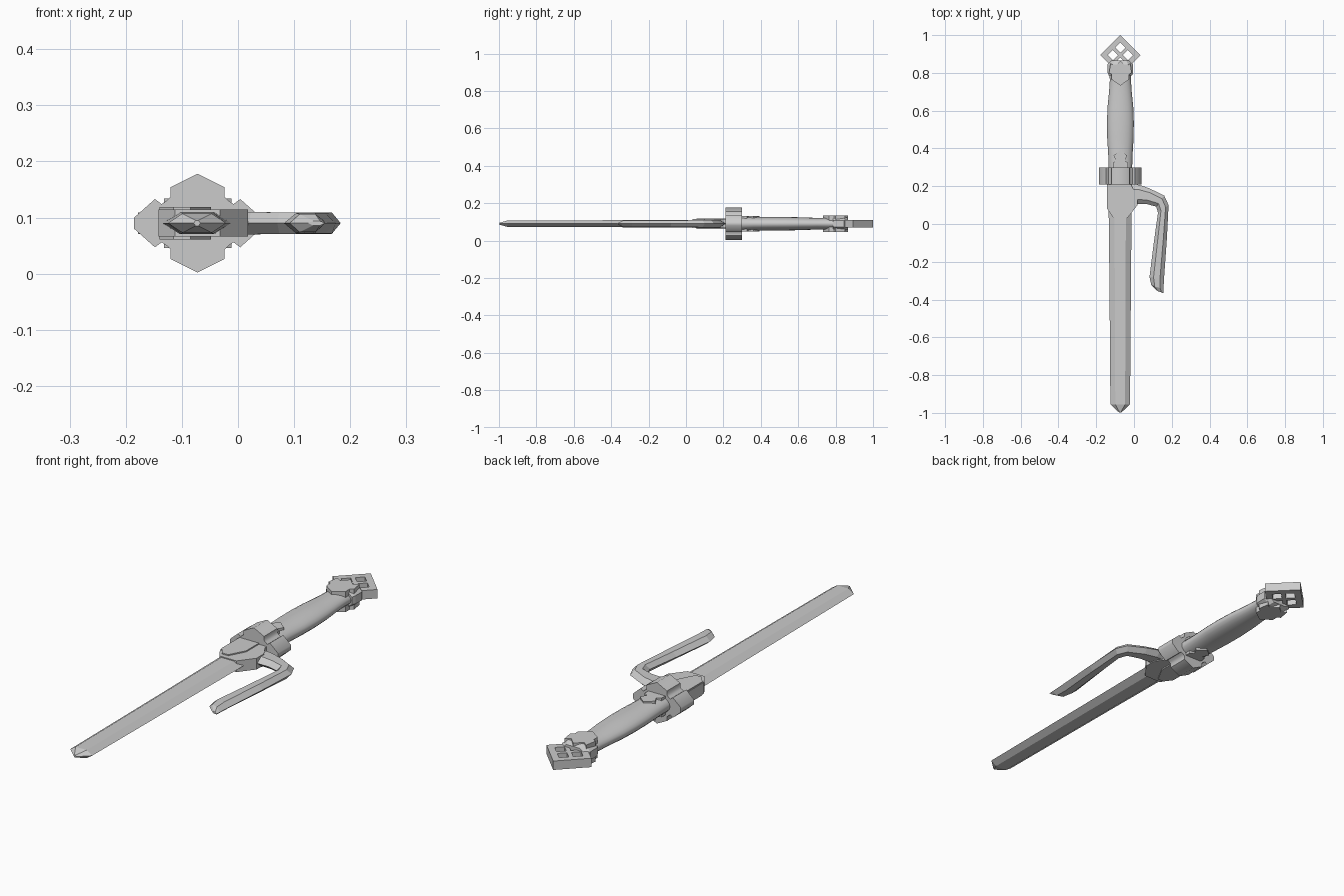
import bpy, bmesh, math

if "Cube" in bpy.data.objects:
    bpy.data.objects.remove(bpy.data.objects["Cube"])

CX, CZ = -0.072, 0.09      # long axis of the weapon
steel = bpy.data.materials.new("grey steel")
steel.diffuse_color = (0.6, 0.6, 0.6, 1)
steel.use_nodes = True
steel.node_tree.nodes["Principled BSDF"].inputs["Base Color"].default_value = steel.diffuse_color


def finish(name, bm, smooth=None):
    bmesh.ops.recalc_face_normals(bm, faces=bm.faces)
    me = bpy.data.meshes.new(name)
    bm.to_mesh(me)
    bm.free()
    me.materials.append(steel)
    ob = bpy.data.objects.new(name, me)
    bpy.context.collection.objects.link(ob)
    if smooth:
        bpy.ops.object.select_all(action='DESELECT')
        ob.select_set(True)
        bpy.context.view_layer.objects.active = ob
        bpy.ops.object.shade_smooth_by_angle(angle=math.radians(smooth))
    return ob


def loft(name, rings, smooth=None):
    bm = bmesh.new()
    vs = [[bm.verts.new(p) for p in r] for r in rings]
    n = len(vs[0])
    for a, b in zip(vs, vs[1:]):
        for i in range(n):
            j = (i + 1) % n
            bm.faces.new((a[i], a[j], b[j], b[i]))
    bm.faces.new(vs[0])
    bm.faces.new(vs[-1])
    return finish(name, bm, smooth)


def bevelled_bar(name, stations):
    """Six-sided bar: each station is (edge, other edge, half thickness, bevel share)."""
    rings = []
    for (ax, ay), (bx, by), h, f in stations:
        ring = []
        for t, z in ((0, 0), (f, h), (1 - f, h), (1, 0), (1 - f, -h), (f, -h)):
            ring.append((ax + (bx - ax) * t, ay + (by - ay) * t, CZ + z))
        rings.append(ring)
    return loft(name, rings)


def plate(name, pts, half):
    """Flat outline in x, y, thick in z."""
    return loft(name, [[(x, y, CZ + z) for x, y in pts] for z in (-half, half)])


def mirrored(pts):
    """Complete a half outline about the long axis."""
    left = [(CX - x, y) for x, y in reversed(pts) if x > 0]
    return [(CX + x, y) for x, y in pts] + left


# Blade with bevelled edges and a chisel point
bevelled_bar("blade", [
    ((-0.135, 0.15), (-0.012, 0.15), 0.020, 0.25),
    ((-0.130, -0.30), (-0.016, -0.30), 0.019, 0.25),
    ((-0.125, -0.955), (-0.021, -0.955), 0.017, 0.25),
    ((-0.079, -0.998), (-0.067, -0.998), 0.005, 0.3)])

# Side hook curving forward beside the blade
bevelled_bar("side_hook", [
    ((-0.03, 0.212), (-0.03, 0.09), 0.021, 0.25),
    ((0.03, 0.207), (0.02, 0.105), 0.020, 0.25),
    ((0.085, 0.187), (0.07, 0.105), 0.019, 0.25),
    ((0.160, 0.150), (0.118, 0.092), 0.019, 0.28),
    ((0.183, 0.100), (0.127, 0.060), 0.019, 0.28),
    ((0.174, -0.08), (0.106, -0.09), 0.018, 0.28),
    ((0.159, -0.29), (0.082, -0.28), 0.018, 0.28),
    ((0.156, -0.345), (0.092, -0.325), 0.016, 0.28),
    ((0.155, -0.366), (0.125, -0.355), 0.004, 0.3)])

# Collar joining blade and hook, with a raised plate
plate("blade_collar", [(-0.142, 0.22), (-0.142, 0.08), (-0.112, 0.035),
                       (-0.032, 0.035), (0.018, 0.10), (0.018, 0.15),
                       (-0.012, 0.20), (-0.012, 0.22)], 0.024)
plate("collar_plate", [(-0.140, 0.22), (-0.140, 0.09), (-0.115, 0.055),
                       (-0.085, 0.055), (-0.048, 0.125), (-0.048, 0.22)], 0.029)

# Guard: notched outline built from one quarter
quarter = [(0.113, 0.010), (0.076, 0.043), (0.064, 0.034), (0.055, 0.040),
           (0.048, 0.047), (0.048, 0.064)]
upper = quarter + [(0, 0.088)] + [(-x, z) for x, z in reversed(quarter)]
outline = upper + [(-x, -z) for x, z in upper]
loft("guard", [[(CX + x, y, CZ + z) for x, z in outline] for y in (0.21, 0.30)], 60)

# Rounded grip swelling toward the guard
grip = [(0.29, 0.062, 0.040), (0.36, 0.064, 0.036), (0.46, 0.070, 0.036),
        (0.54, 0.071, 0.036), (0.62, 0.068, 0.034), (0.70, 0.060, 0.031),
        (0.76, 0.056, 0.031), (0.82, 0.058, 0.033)]
N = 20
loft("grip", [[(CX + w * math.cos(2 * math.pi * i / N), y,
                CZ + h * math.sin(2 * math.pi * i / N)) for i in range(N)]
              for y, w, h in grip], 40)

# Arrow-shaped plate where the grip leaves the guard
plate("guard_arrow", mirrored([(0, 0.29), (0.040, 0.29), (0.040, 0.325), (0.022, 0.335),
                               (0.036, 0.362), (0, 0.392)]), 0.041)

# Pommel cap with its chevron plate
cap = [(0.785, 0.061, 0.035), (0.80, 0.067, 0.039), (0.845, 0.068, 0.039), (0.865, 0.052, 0.030)]
loft("pommel_cap", [[(CX + w * x, y, CZ + h * z) for x, z in
                     ((1, 0.45), (0.6, 1), (-0.6, 1), (-1, 0.45),
                      (-1, -0.45), (-0.6, -1), (0.6, -1), (1, -0.45))]
                    for y, w, h in cap])
plate("pommel_chevron", mirrored([(0, 0.733), (0.046, 0.765), (0.046, 0.792), (0.060, 0.80),
                                  (0.052, 0.850), (0.030, 0.835), (0, 0.865)]), 0.044)

# Diamond pommel frame pierced by four diamond holes
ticks = [-0.075, -0.047, -0.009, 0.009, 0.047, 0.075]
bm = bmesh.new()
c = math.sqrt(0.5)
grid = [[bm.verts.new((CX + (u - v) * c, 0.894 + (u + v) * c, CZ - 0.019)) for v in ticks]
        for u in ticks]
for i in range(5):
    for j in range(5):
        if not (i % 2 and j % 2):
            bm.faces.new((grid[i][j], grid[i + 1][j], grid[i + 1][j + 1], grid[i][j + 1]))
top = bmesh.ops.extrude_face_region(bm, geom=bm.faces[:], use_keep_orig=True)
bmesh.ops.translate(bm, vec=(0, 0, 0.038),
                    verts=[g for g in top["geom"] if isinstance(g, bmesh.types.BMVert)])
finish("pommel_frame", bm)
